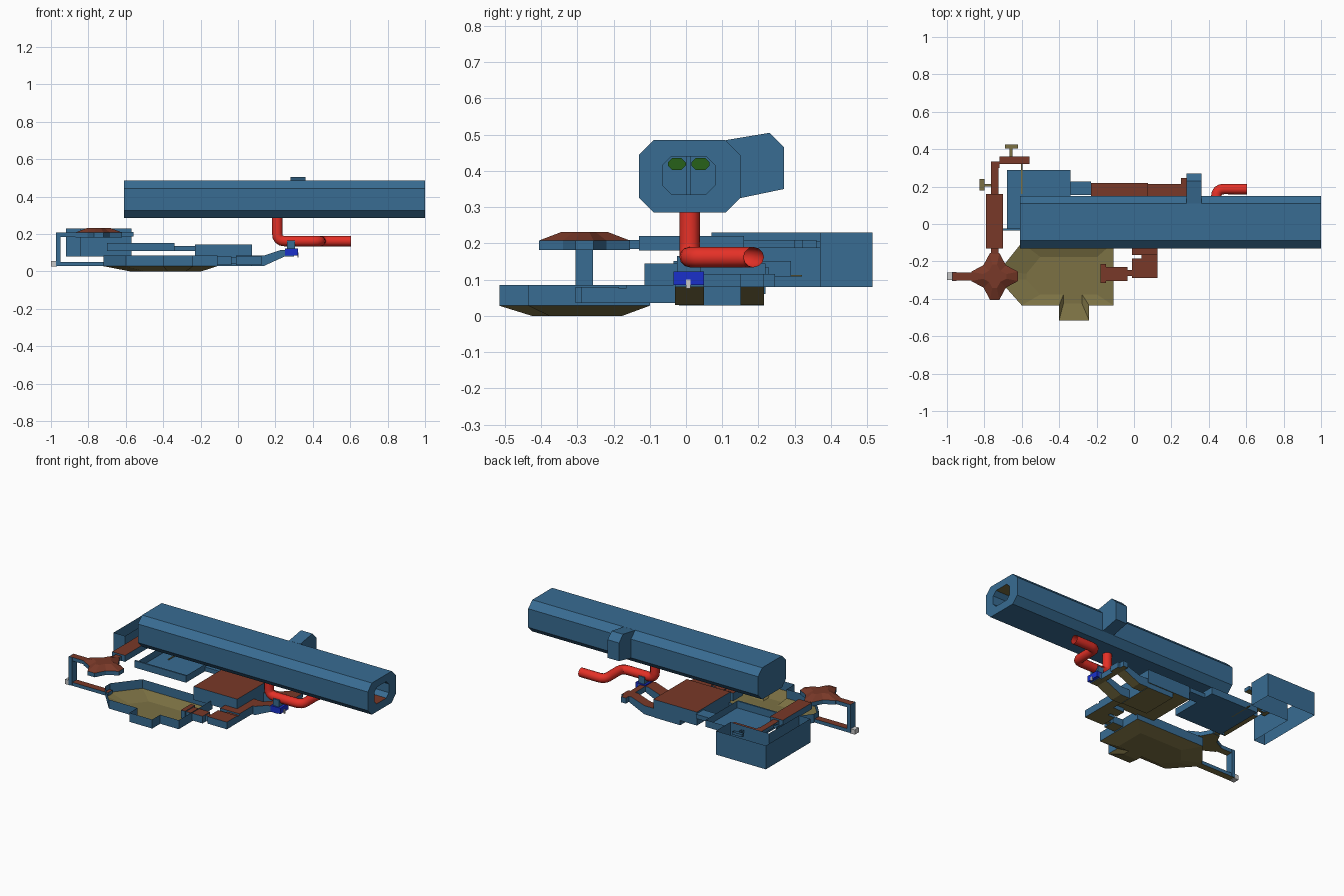
import bpy, bmesh
from mathutils import Vector

cube = bpy.data.objects.get("Cube")
if cube:
    bpy.data.objects.remove(cube)


def material(name, rgb):
    m = bpy.data.materials.new(name)
    m.use_nodes = True
    m.diffuse_color = (*rgb, 1)
    m.node_tree.nodes["Principled BSDF"].inputs["Base Color"].default_value = (*rgb, 1)
    return m


BLUE = material("wall blue", (0.04, 0.15, 0.29))
BROWN = material("ceiling brown", (0.19, 0.04, 0.021))
OLIVE = material("floor olive", (0.2, 0.165, 0.057))
RED = material("pipe red", (0.78, 0.03, 0.02))
BRIGHT = material("bright blue", (0.01, 0.03, 0.6))
GREEN = material("window green", (0.02, 0.12, 0.01))
PALE = material("pale grey", (0.6, 0.6, 0.6))
ROOM = (BLUE, BROWN, OLIVE)      # walls, faces up, faces down
TROUGH = (BLUE, OLIVE, OLIVE)


def loft(name, rings, mats, caps=(True, True), slope=0.3, flip=False):
    """Join equal rings into a skin and colour its faces by direction."""
    bm = bmesh.new()
    loops = [[bm.verts.new(p) for p in ring] for ring in rings]
    n = len(loops[0])
    for a, b in zip(loops, loops[1:]):
        for i in range(n):
            j = (i + 1) % n
            bm.faces.new((a[i], a[j], b[j], b[i]))
    if caps[0]:
        bm.faces.new(loops[0][::-1])
    if caps[1]:
        bm.faces.new(loops[-1])
    bmesh.ops.recalc_face_normals(bm, faces=bm.faces)
    if flip:
        bmesh.ops.reverse_faces(bm, faces=bm.faces)
    bm.normal_update()
    if len(mats) == 3:
        for f in bm.faces:
            f.material_index = 1 if f.normal.z > slope else 2 if f.normal.z < -slope else 0
    me = bpy.data.meshes.new(name)
    bm.to_mesh(me)
    bm.free()
    for m in mats:
        me.materials.append(m)
    ob = bpy.data.objects.new(name, me)
    bpy.context.collection.objects.link(ob)
    return ob


def at_z(pts, z):
    return [(x, y, z) for x, y in pts]


def at_x(pts, x):
    return [(x, y, z) for y, z in pts]


def rect(x0, x1, y0, y1):
    return [(x0, y0), (x1, y0), (x1, y1), (x0, y1)]


def box(name, x, y, z, mats=ROOM, caps=(True, True)):
    r = rect(*x, *y)
    return loft(name, [at_z(r, z[0]), at_z(r, z[1])], mats, caps)


def octagon(y0, y1, z0, z1, c):
    return [(y0 + c, z0), (y1 - c, z0), (y1, z0 + c), (y1, z1 - c),
            (y1 - c, z1), (y0 + c, z1), (y0, z1 - c), (y0, z0 + c)]


# Long tunnel with a blind bore in its open end
shell = octagon(-0.13, 0.15, 0.285, 0.485, 0.041)
bore = octagon(-0.065, 0.08, 0.335, 0.44, 0.025)
loft("tunnel_shell", [at_x(shell, -0.61), at_x(shell, 1), at_x(bore, 1)], (BLUE,), (True, False))
loft("tunnel_bore", [at_x(bore, -0.3), at_x(bore, 1)], ROOM, (True, False), 0.8, True)
for side, y in (("right", -0.025), ("left", 0.04)):
    window = octagon(y - 0.025, y + 0.025, 0.403, 0.435, 0.012)
    loft(side + "_window", [at_x(window, -0.299), at_x(window, -0.292)], (GREEN,))
box("bore_divider", (-0.299, -0.24), (0.001, 0.014), (0.335, 0.44), (BLUE,))
alcove = [(0.11, 0.485), (0.23, 0.505), (0.27, 0.465), (0.27, 0.35), (0.15, 0.325)]
loft("tunnel_alcove", [at_x(alcove, 0.28), at_x(alcove, 0.36)], (BLUE,))

# Bent red pipe with rounded elbows
path = [Vector(p) for p in ((0.21, 0.01, 0.3), (0.21, 0.01, 0.162), (0.44, 0.01, 0.162),
                            (0.44, 0.187, 0.162), (0.605, 0.187, 0.162))]
points = [path[0]]
for a, b, c in zip(path, path[1:], path[2:]):
    p, q = b + (a - b).normalized() * 0.04, b + (c - b).normalized() * 0.04
    points += [p * (1 - t) ** 2 + b * 2 * t * (1 - t) + q * t * t for t in (0, 0.25, 0.5, 0.75, 1)]
points.append(path[-1])
curve = bpy.data.curves.new("red_pipe", "CURVE")
curve.dimensions = "3D"
curve.bevel_depth = 0.028
curve.bevel_resolution = 4
spline = curve.splines.new("POLY")
spline.points.add(len(points) - 1)
for sp, p in zip(spline.points, points):
    sp.co = (*p, 1)
curve.materials.append(RED)
pipe = bpy.data.objects.new("red_pipe", curve)
bpy.context.collection.objects.link(pipe)

# Open basin with a sunken floor
rim = [(-0.72, -0.3), (-0.6, -0.435), (-0.4, -0.435), (-0.4, -0.515), (-0.24, -0.515),
       (-0.24, -0.435), (-0.11, -0.435), (-0.11, -0.1), (-0.6, -0.1), (-0.72, -0.25)]
sunk = [(-0.34 + (x + 0.34) * 0.62, -0.29 + (y + 0.29) * 0.6) for x, y in rim]
loft("basin", [at_z(sunk, 0), at_z(rim, 0.028), at_z(rim, 0.085)], TROUGH, (True, False))

# Star room with a raised roof, its post and the lower walkway
cx, cy = -0.745, -0.28
star = []
for dx, dy in ((1, 0), (0, 1), (-1, 0), (0, -1)):
    tip = 0.125
    star += [(cx + dx * tip + dy * 0.025, cy + dy * tip - dx * 0.025),
             (cx + dx * tip - dy * 0.025, cy + dy * tip + dx * 0.025),
             (cx + (dx - dy) * 0.06, cy + (dy + dx) * 0.06)]
roof = [(cx + (x - cx) * 0.5, cy + (y - cy) * 0.5) for x, y in star]
loft("star_room", [at_z(star, 0.182), at_z(star, 0.208), at_z(roof, 0.232)], ROOM)
box("star_arm", (-0.97, -0.86), (-0.302, -0.258), (0.185, 0.208))
box("corner_post", (-0.972, -0.948), (-0.305, -0.257), (0.03, 0.208), (BLUE,))
box("lower_walkway", (-0.97, -0.7), (-0.302, -0.258), (0.028, 0.05))
box("end_block", (-1, -0.968), (-0.3, -0.26), (0.025, 0.055), (PALE,))

# Upper corridor, its side branches and the tall wall around them
box("upper_corridor", (-0.79, -0.7), (-0.13, 0.16), (0.18, 0.22))
box("corridor_neck", (-0.765, -0.725), (-0.17, -0.13), (0.185, 0.21))
box("corridor_tail", (-0.765, -0.725), (0.16, 0.315), (0.187, 0.21))
box("cross_corridor", (-0.72, -0.56), (0.32, 0.36), (0.187, 0.21))
box("cross_link", (-0.765, -0.72), (0.3, 0.335), (0.187, 0.21))
for name, x, y in (("back_stub", (-0.665, -0.65), (0.36, 0.405)),
                   ("back_bay", (-0.69, -0.62), (0.405, 0.425)),
                   ("side_stub", (-0.8, -0.765), (0.2, 0.215)),
                   ("side_bay", (-0.825, -0.8), (0.18, 0.24))):
    box(name, x, y, (0.187, 0.205), TROUGH, (True, False))
wall = [(-0.84, 0.37), (-0.84, 0.07), (-0.92, 0.07), (-0.92, 0.515), (-0.57, 0.515), (-0.57, 0.37)]
loft("tall_wall", [at_z(wall, 0.08), at_z(wall, 0.23)], (BLUE,), (False, False))

# Blue hall with an open top
hall = [(-0.68, -0.03), (-0.6, -0.03), (-0.34, -0.03), (-0.34, 0.29), (-0.68, 0.29)]
loft("blue_hall", [at_z(hall, 0.108), at_z(hall, 0.152)], (BLUE,), (True, False))
box("hall_strip", (-0.603, -0.597), (0.16, 0.32), (0.108, 0.113), (OLIVE,))
box("hall_link", (-0.34, -0.23), (0.155, 0.228), (0.108, 0.135), (BLUE,))

# Central room and lower annex
box("central_room", (-0.23, 0.075), (-0.115, 0.22), (0.06, 0.145))
box("lower_annex", (-0.11, 0.075), (-0.02, 0.215), (0.028, 0.085))
box("hall_front_wall", (-0.7, -0.34), (-0.035, -0.025), (0.108, 0.152), (BLUE,))

# Ramp and arm leading round to the pipe
for name, y in (("back", (0.15, 0.215)), ("middle", (-0.03, 0.05))):
    a, b = y
    ramp = [(0.07, 0.03), (0.14, 0.03), (0.25, 0.08), (0.3, 0.08),
            (0.3, 0.115), (0.23, 0.115), (0.14, 0.085), (0.07, 0.085)]
    loft(name + "_ramp", [[(x, a, z) for x, z in ramp], [(x, b, z) for x, z in ramp]], ROOM)
box("cross_arm", (0.25, 0.285), (0.05, 0.245), (0.08, 0.115))
box("pipe_base", (0.25, 0.32), (-0.034, 0.05), (0.085, 0.122), (BRIGHT,))
box("pipe_cap", (0.262, 0.305), (-0.025, 0.042), (0.122, 0.165), (BLUE,))
box("base_light", (0.318, 0.324), (0, 0.012), (0.075, 0.1), (PALE,))

# Low passage from the basin to the central room
for name, x, y, z in (("passage_door", (-0.18, -0.15), (-0.315, -0.215), (0.035, 0.085)),
                      ("passage", (-0.15, -0.035), (-0.305, -0.23), (0.035, 0.08)),
                      ("passage_neck", (-0.035, 0), (-0.277, -0.247), (0.04, 0.075)),
                      ("small_room", (-0.01, 0.125), (-0.29, -0.185), (0.035, 0.08)),
                      ("room_neck", (0.04, 0.125), (-0.185, -0.165), (0.035, 0.075)),
                      ("back_room", (-0.01, 0.125), (-0.165, -0.1), (0.035, 0.085)),
                      ("room_joint", (0.07, 0.125), (-0.1, -0.02), (0.035, 0.085))):
    box(name, x, y, z)
